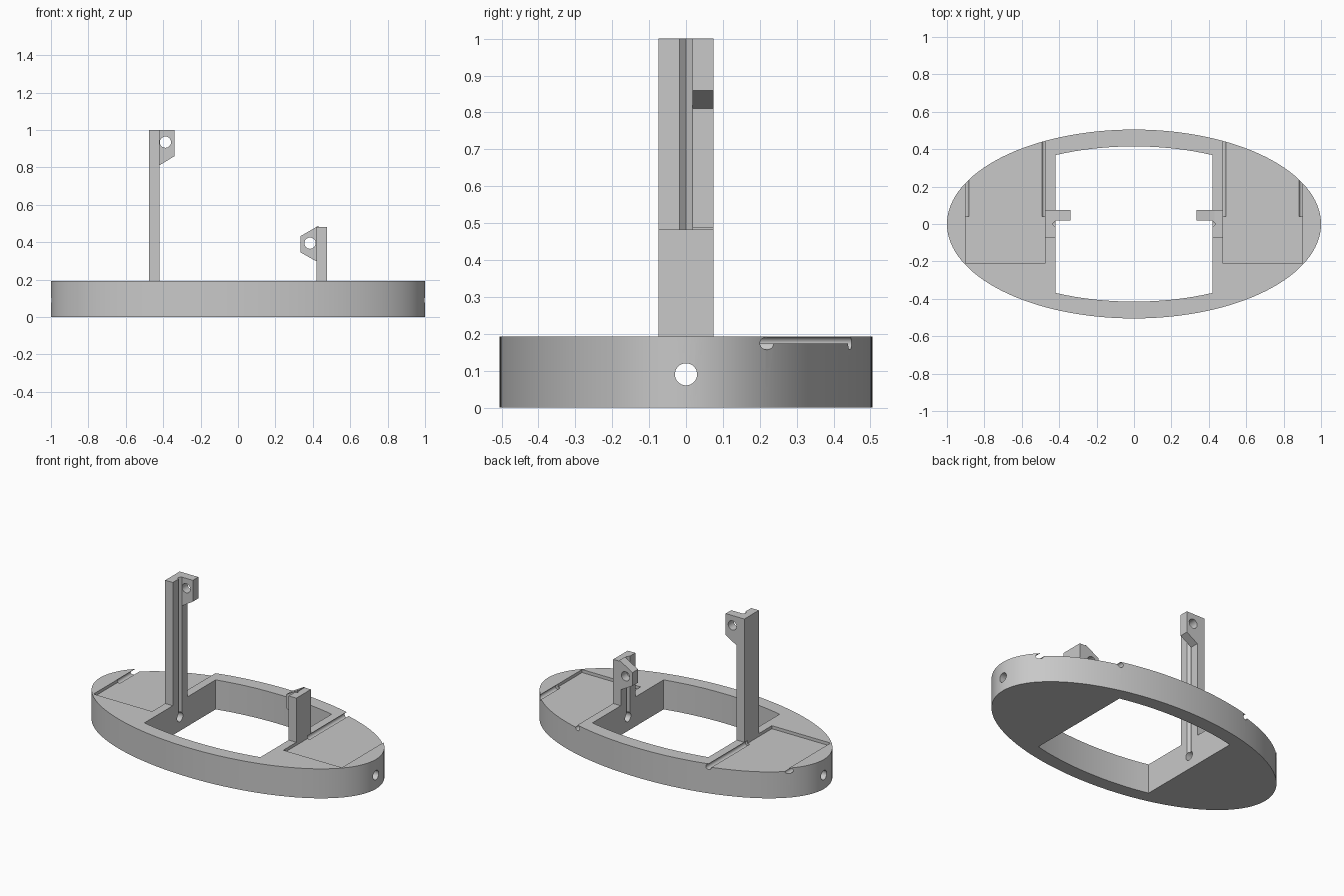
import bpy, bmesh, math
from mathutils import Matrix

cube = bpy.data.objects.get("Cube")
if cube:
    bpy.data.objects.remove(cube)

grey = bpy.data.materials.new("light grey")
grey.use_nodes = True
colour = (0.58, 0.58, 0.58, 1)
grey.diffuse_color = colour
grey.node_tree.nodes["Principled BSDF"].inputs["Base Color"].default_value = colour

TOP = 0.193          # top of the base
FLOOR = 0.173        # floor of the tray pockets
INNER, OUTER = 0.42, 0.475   # faces of the posts


def prism(name, outline, low, high, axis="z"):
    """Extrude a 2D outline along z, or an x-z outline along y."""
    bm = bmesh.new()
    def point(p, h):
        return (p[0], p[1], h) if axis == "z" else (p[0], h, p[1])
    a = [bm.verts.new(point(p, low)) for p in outline]
    b = [bm.verts.new(point(p, high)) for p in outline]
    bm.faces.new(a)
    bm.faces.new(b)
    for i in range(len(a)):
        j = (i + 1) % len(a)
        bm.faces.new((a[i], a[j], b[j], b[i]))
    bmesh.ops.recalc_face_normals(bm, faces=bm.faces)
    mesh = bpy.data.meshes.new(name)
    bm.to_mesh(mesh)
    bm.free()
    mesh.materials.append(grey)
    ob = bpy.data.objects.new(name, mesh)
    bpy.context.collection.objects.link(ob)
    return ob


def box(name, x, y, z):
    return prism(name, [(x[0], y[0]), (x[1], y[0]), (x[1], y[1]), (x[0], y[1])], *z)


def rod(name, centre, radius, length, axis):
    """Round cutter along x or y."""
    circle = [(radius * math.cos(t * math.tau / 32), radius * math.sin(t * math.tau / 32))
              for t in range(32)]
    ob = prism(name, circle, -length / 2, length / 2)
    turn = Matrix.Rotation(math.pi / 2, 4, "Y" if axis == "x" else "X")
    ob.data.transform(Matrix.Translation(centre) @ turn)
    return ob


def combine(target, other, operation="DIFFERENCE"):
    mod = target.modifiers.new(operation, "BOOLEAN")
    mod.operation, mod.solver, mod.object = operation, "EXACT", other
    bpy.context.view_layer.objects.active = target
    bpy.ops.object.modifier_apply(modifier=mod.name)
    bpy.data.objects.remove(other)


def smooth(ob):
    bpy.ops.object.select_all(action="DESELECT")
    ob.select_set(True)
    bpy.context.view_layer.objects.active = ob
    bpy.ops.object.shade_smooth_by_angle(angle=math.radians(25))


def wire_groove(side):
    """V-shaped channel down the inner face of a post."""
    return prism("groove_cutter", [(side * 0.402, -0.018), (side * 0.402, 0.018),
                                   (side * INNER, 0.018), (side * 0.437, 0),
                                   (side * INNER, -0.018)], 0.09, 1.1)


# Elliptical base
ellipse = [(math.cos(t * math.tau / 128), 0.505 * math.sin(t * math.tau / 128))
           for t in range(128)]
base = prism("base", ellipse, 0, TOP)

# Central opening: straight sides, curved front and back
arc = [(INNER * (i / 8 - 1)) for i in range(17)]
curve = [(x, 0.415 * math.sqrt(1 - (x / 0.91) ** 2)) for x in arc]
opening = curve + [(x, -y) for x, y in reversed(curve)]
combine(base, prism("opening_cutter", opening, -0.1, 0.4))

# Tray pockets open at the back, with round channels along their sides
for side in (-1, 1):
    x = sorted((side * OUTER, side * 0.9))
    combine(base, box("pocket_cutter", x, (-0.21, 0.7), (FLOOR, 0.4)))
    for edge in (OUTER, 0.9):
        combine(base, rod("channel_cutter", (side * edge, 0.34, FLOOR + 0.001), 0.0175, 0.6, "y"))
    combine(base, wire_groove(side))

# Cross hole through both ends
combine(base, rod("hole_cutter", (0, 0, 0.09), 0.03, 3, "x"))
smooth(base)

# Posts, each with a pierced lug towards the middle
tall_lug = [(-0.43, 0.805), (-0.34, 0.86), (-0.34, 1), (-0.43, 1)]
short_lug = [(0.43, 0.292), (0.335, 0.345), (0.335, 0.433), (0.43, 0.488)]
for name, side, height, lug, hole in (
        ("tall_post", -1, 1.0, tall_lug, (-0.388, 0.05, 0.935)),
        ("short_post", 1, 0.482, short_lug, (0.385, 0.05, 0.395))):
    post = box(name, sorted((side * INNER, side * OUTER)), (-0.075, 0.075), (TOP, height))
    combine(post, prism("lug", lug, 0.018, 0.075, "y"), "UNION")
    combine(post, wire_groove(side))
    combine(post, rod("hole_cutter", hole, 0.03, 0.4, "y"))
    smooth(post)
